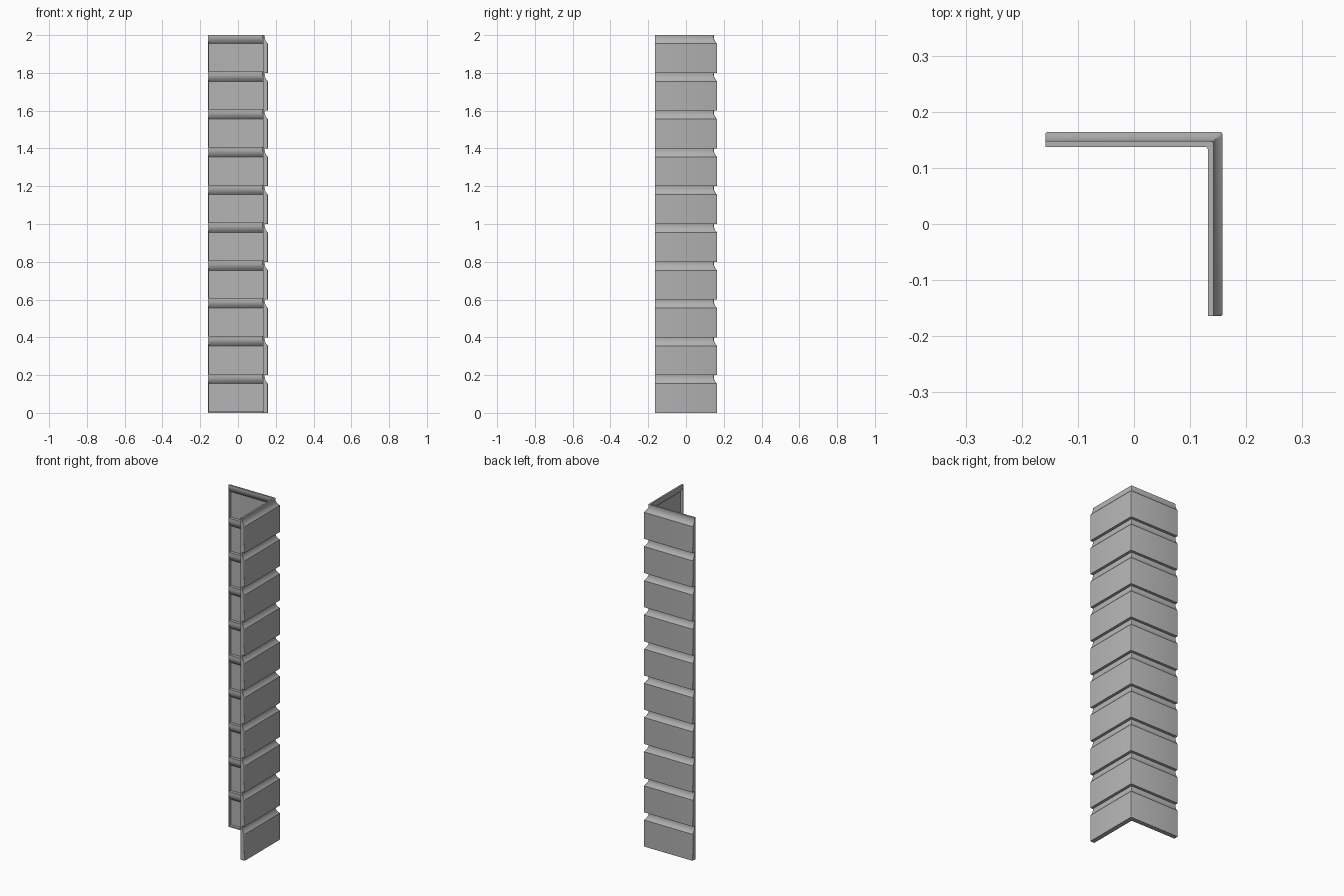
import bpy
import bmesh
import math

if "Cube" in bpy.data.objects:
    bpy.data.objects.remove(bpy.data.objects["Cube"], do_unlink=True)

COURSES = 10
PITCH = 0.2
RECESS = 0.0165      # depth of the cove at the top of each board
SHEET = 0.01         # panel thickness
DEPTH = RECESS + SHEET
LEDGE = 0.007        # thickness of the lip under each board
XC, YC = 0.158, 0.164
LIP = 0.004          # end cap thickness and edge rounding

grey = bpy.data.materials.new("siding grey")
grey.use_nodes = True
colour = (0.45, 0.45, 0.45, 1)
grey.diffuse_color = colour
grey.node_tree.nodes["Principled BSDF"].inputs["Base Color"].default_value = colour


def board_line(offset, lift):
    """Board face with a cove, repeated up the wall, as (depth, height) points."""
    pts = []
    for i in range(COURSES):
        z = i * PITCH
        if lift:
            pts += [(DEPTH, z + lift)]
        pts.append((offset, z + lift))
        for k in range(6):
            t = k / 5
            pts.append((offset + RECESS * (1 - (1 - t) ** 2), z + 0.155 + 0.035 * t))
        if not lift:
            pts.append((offset + RECESS, z + PITCH))
    return pts


def sweep(name, rings, closed_ends):
    bm = bmesh.new()
    loops = [[bm.verts.new(p) for p in ring] for ring in rings]
    n = len(loops[0])
    for a, b in zip(loops, loops[1:]):
        for i in range(n):
            j = (i + 1) % n
            bm.faces.new((a[i], a[j], b[j], b[i]))
    if closed_ends:
        bm.faces.new(loops[0])
        bm.faces.new(loops[-1])
    bmesh.ops.recalc_face_normals(bm, faces=bm.faces)
    mesh = bpy.data.meshes.new(name)
    bm.to_mesh(mesh)
    bm.free()
    mesh.materials.append(grey)
    obj = bpy.data.objects.new(name, mesh)
    bpy.context.collection.objects.link(obj)
    bpy.ops.object.select_all(action='DESELECT')
    obj.select_set(True)
    bpy.context.view_layer.objects.active = obj
    bpy.ops.object.shade_smooth_by_angle(angle=math.radians(30))
    return obj


outer = board_line(0, 0)
inner = board_line(SHEET, LEDGE)
top = COURSES * PITCH

# Folded panel: sheet profile swept around the rounded corner
profile = outer + [(DEPTH, top)] + inner[::-1] + [(DEPTH, 0)]
# the lowest ledge point is shared by the bottom lip
stations = [
    lambda d: (-XC + LIP, YC - d),
    lambda d: (XC - d - LIP, YC - d),
    lambda d: (XC - d - LIP * 0.3, YC - d - LIP * 0.3),
    lambda d: (XC - d, YC - d - LIP),
    lambda d: (XC - d, -YC + LIP),
]
sweep("corner_siding", [[(*s(d), z) for d, z in profile] for s in stations], False)

# End caps closing both free edges, with softened outer edges
cap = outer + [(DEPTH, top), (DEPTH, 0)]


def cap_rings(place):
    steps = ((0, 0.003), (LIP * 0.3, 0.001), (LIP, 0))
    return [[(*place(along, max(d, inset)), z) for d, z in cap] for along, inset in steps]


sweep("back_end_cap", cap_rings(lambda a, d: (-XC + a, YC - d)), True)
sweep("side_end_cap", cap_rings(lambda a, d: (XC - d, -YC + a)), True)
